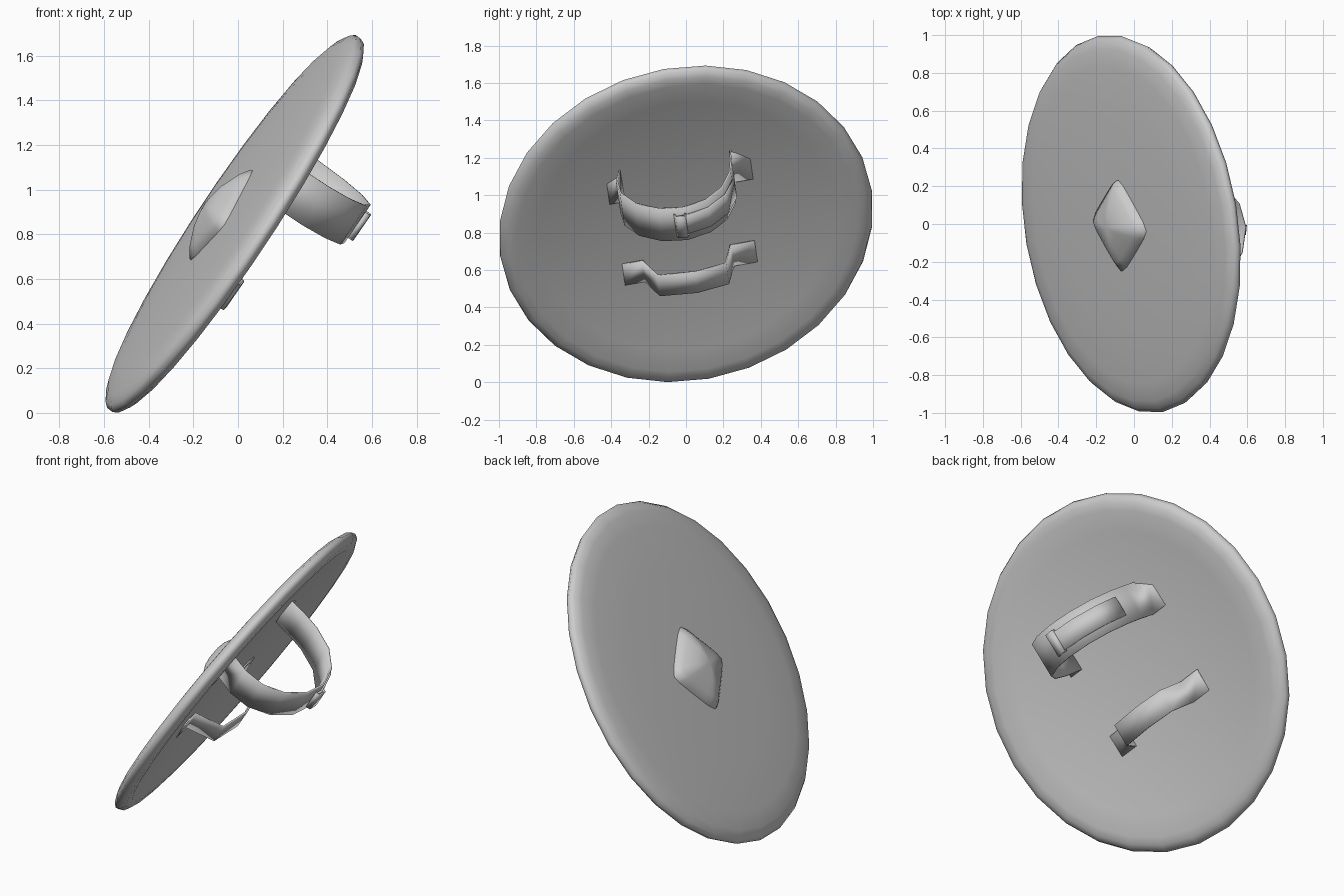
import bpy
import bmesh
from math import sin, cos, pi, radians, sqrt
from mathutils import Matrix, Vector

cube = bpy.data.objects.get("Cube")
if cube:
    bpy.data.objects.remove(cube, do_unlink=True)

# One plain grey for the whole shield
grey = bpy.data.materials.new("plain_grey")
grey.use_nodes = True
colour = (0.6, 0.6, 0.6, 1)
grey.diffuse_color = colour
grey.node_tree.nodes["Principled BSDF"].inputs["Base Color"].default_value = colour

# Shield frame: local x runs up the disc, y across it, z out of its face
normal = Vector((-0.825, -0.135, 0.548)).normalized()
up = Vector((-0.046, 0.984, 0.174)).cross(normal).normalized()
across = normal.cross(up)
FRAME = Matrix.Translation((-0.02, 0, 0.85)) @ Matrix((up, across, normal)).transposed().to_4x4()


def finish(name, bm, angle, thickness=0):
    """Turn a bmesh into a shaded object placed in the shield frame."""
    bmesh.ops.recalc_face_normals(bm, faces=bm.faces)
    mesh = bpy.data.meshes.new(name)
    bm.to_mesh(mesh)
    bm.free()
    mesh.transform(FRAME)
    mesh.materials.append(grey)
    mesh.shade_smooth()
    mesh.set_sharp_from_angle(angle=radians(angle))
    obj = bpy.data.objects.new(name, mesh)
    bpy.context.collection.objects.link(obj)
    if thickness:
        mod = obj.modifiers.new("thickness", "SOLIDIFY")
        mod.thickness = thickness
        mod.offset = 0


def rings(name, profile, sides, outline, closed_back):
    """Skin rings of (scale, height) whose radius follows an outline rule."""
    bm = bmesh.new()
    loops = []
    for scale, height in profile:
        if scale == 0:
            loops.append([bm.verts.new((0, 0, height))] * sides)
            continue
        loop = []
        for i in range(sides):
            t = 2 * pi * i / sides
            r = scale * outline(t)
            loop.append(bm.verts.new((r * cos(t), r * sin(t), height)))
        loops.append(loop)
    for a, b in zip(loops, loops[1:]):
        for i in range(sides):
            j = (i + 1) % sides
            bm.faces.new(list(dict.fromkeys((a[i], a[j], b[j], b[i]))))
    if closed_back:
        bm.faces.new(loops[0])
    finish(name, bm, 80)


def strap(name, path, height, width, thickness=0.01):
    """Ribbon following (across, depth behind the disc) points."""
    bm = bmesh.new()
    pairs = [[bm.verts.new((height + s * width / 2, c, -d)) for s in (-1, 1)]
             for c, d in path]
    for a, b in zip(pairs, pairs[1:]):
        bm.faces.new((a[0], a[1], b[1], b[0]))
    finish(name, bm, 40, thickness)


# Shallow dished disc with a fat rounded rim
disc_profile = [(0, 0.065), (0.3, 0.063), (0.6, 0.057), (0.85, 0.047), (0.945, 0.037),
                (0.99, 0.02), (1.01, -0.003), (0.998, -0.027), (0.965, -0.043),
                (0.92, -0.046), (0.8, -0.03), (0.6, -0.006), (0.3, 0.016), (0, 0.022)]
rings("shield_disc", disc_profile, 28, lambda t: 1.0, False)

# Four-pointed pillow boss on the face
boss_profile = [(1, 0.05), (1, 0.072), (0.8, 0.105), (0.45, 0.14),
                (0.2, 0.152), (0, 0.155)]


def star(t):
    return 0.275 / sum(sqrt(f * f + 0.01) ** 0.92 for f in (cos(t), sin(t)))


rings("face_boss", boss_profile, 32, star, True)

# Deep arm loop with flat pads at both ends
arm_path = [(-0.39, -0.005), (-0.31, -0.005), (-0.34, 0.1), (-0.335, 0.22), (-0.27, 0.34),
            (-0.16, 0.425), (-0.03, 0.455), (0.1, 0.42), (0.2, 0.33), (0.26, 0.2),
            (0.28, 0.1), (0.29, -0.005), (0.39, -0.005)]
strap("arm_strap", arm_path, 0.31, 0.21)

# Loose tail lying over the arm loop
tail_path = [(-0.06, 0.462), (-0.03, 0.468), (0.105, 0.433), (0.212, 0.34), (0.273, 0.21)]
strap("strap_tail", tail_path, 0.31, 0.12)

# Keeper band that holds the tail
keeper_path = [(-0.08, 0.452), (-0.075, 0.476), (-0.03, 0.484), (-0.022, 0.46)]
strap("strap_keeper", keeper_path, 0.31, 0.14, 0.008)

# Shallow hand grip below it
grip_path = [(-0.37, -0.005), (-0.26, -0.005), (-0.2, 0.155), (0, 0.185),
             (0.17, 0.155), (0.22, -0.005), (0.35, -0.005)]
strap("hand_grip", grip_path, -0.26, 0.135)
